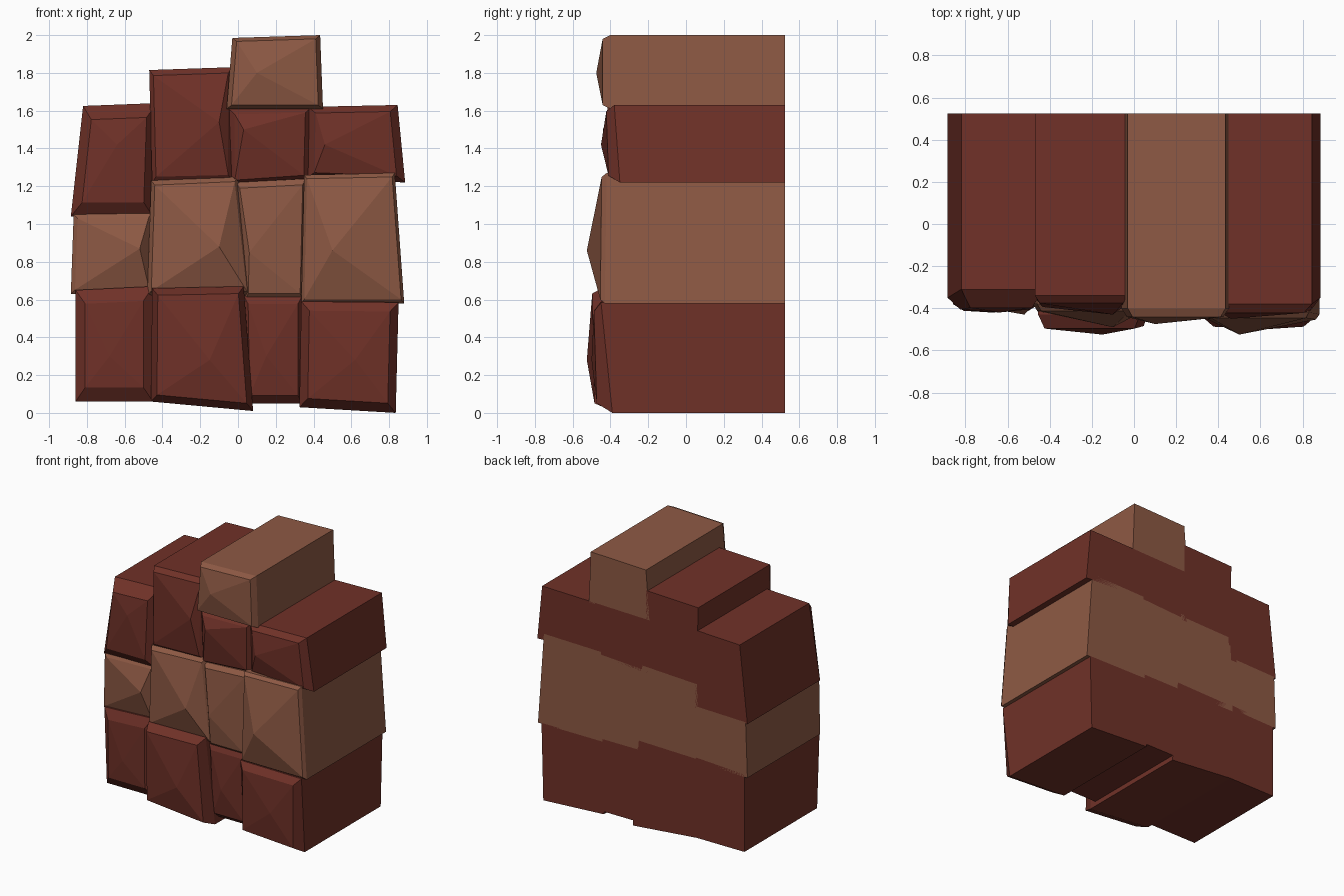
import bpy
import bmesh
from mathutils import Vector

default = bpy.data.objects.get("Cube")
if default:
    bpy.data.objects.remove(default, do_unlink=True)

BACK = 0.525


def make_material(name, colour):
    material = bpy.data.materials.new(name)
    material.use_nodes = True
    material.diffuse_color = colour
    material.node_tree.nodes["Principled BSDF"].inputs["Base Color"].default_value = colour
    return material


red = make_material("dark red stone", (0.162, 0.031, 0.021, 1))
tan = make_material("tan stone", (0.27, 0.101, 0.058, 1))


def stone(name, material, corners, rim, peak, inset=0.15, bulge=0.6):
    """Block with a flat back and a roughly hewn, pointed front.

    corners: top left, top right, bottom right, bottom left as (x, z)
    rim: depth of the front edge at the top and at the bottom
    peak: highest point of the hewn front as (x, y, z)
    """
    bm = bmesh.new()
    depths = (rim[0], rim[0], rim[1], rim[1])
    tip = Vector(peak)
    back_pts = [Vector((x, BACK, z)) for x, z in corners]
    rim_pts = [Vector((x, y, z)) for (x, z), y in zip(corners, depths)]
    # The chamfered ring shrinks toward the middle and rises toward the peak
    middle = sum(rim_pts, Vector()) / len(rim_pts)
    ring_pts = []
    for point in rim_pts:
        inner = point.lerp(middle, inset)
        inner.y = point.y + (tip.y - point.y) * bulge
        ring_pts.append(inner)

    loops = [[bm.verts.new(p) for p in pts] for pts in (back_pts, rim_pts, ring_pts)]
    apex = bm.verts.new(tip)
    bm.faces.new(loops[0])
    for i in range(4):
        j = (i + 1) % 4
        for outer, inner in zip(loops, loops[1:]):
            bm.faces.new((outer[i], outer[j], inner[j], inner[i]))
        bm.faces.new((loops[-1][i], loops[-1][j], apex))
    bmesh.ops.recalc_face_normals(bm, faces=bm.faces)

    mesh = bpy.data.meshes.new(name)
    bm.to_mesh(mesh)
    bm.free()
    mesh.materials.append(material)
    obj = bpy.data.objects.new(name, mesh)
    bpy.context.collection.objects.link(obj)
    return obj


# Bottom course
stone("bottom_outer_right_stone", red,
      corners=((-.86, .65), (-.45, .67), (-.45, .06), (-.86, .06)),
      rim=(-.38, -.35), peak=(-.68, -.42, .3), inset=.25, bulge=.8)
stone("bottom_inner_right_stone", red,
      corners=((-.455, .66), (.03, .67), (.08, .01), (-.46, .06)),
      rim=(-.43, -.39), peak=(-.15, -.525, .28), inset=.12, bulge=.7)
stone("bottom_inner_left_stone", red,
      corners=((.03, .62), (.34, .62), (.34, .05), (.04, .05)),
      rim=(-.39, -.34), peak=(.15, -.42, .3))
stone("bottom_outer_left_stone", red,
      corners=((.335, .59), (.85, .585), (.835, 0), (.325, .03)),
      rim=(-.45, -.39), peak=(.62, -.5, .28), inset=.17, bulge=.75)

# Middle course
stone("middle_outer_right_stone", tan,
      corners=((-.87, 1.05), (-.45, 1.06), (-.45, .64), (-.885, .63)),
      rim=(-.36, -.35), peak=(-.52, -.43, .87), inset=.1, bulge=.2)
stone("middle_inner_right_stone", tan,
      corners=((-.46, 1.23), (0, 1.25), (.07, .62), (-.48, .62)),
      rim=(-.38, -.38), peak=(-.1, -.49, .88), inset=.08, bulge=.3)
stone("middle_inner_left_stone", tan,
      corners=((-.01, 1.22), (.36, 1.24), (.345, .6), (.04, .6)),
      rim=(-.38, -.38), peak=(.06, -.44, .85), inset=.1, bulge=.5)
stone("middle_outer_left_stone", tan,
      corners=((.35, 1.26), (.83, 1.27), (.88, .58), (.335, .58)),
      rim=(-.42, -.43), peak=(.5, -.525, .86), inset=.06, bulge=.25)

# Upper course
stone("upper_outer_right_stone", red,
      corners=((-.82, 1.625), (-.43, 1.64), (-.45, 1.04), (-.885, 1.04)),
      rim=(-.31, -.35), peak=(-.64, -.42, 1.42), inset=.25, bulge=.8)
stone("upper_inner_right_stone", red,
      corners=((-.47, 1.815), (-.03, 1.83), (-.03, 1.23), (-.455, 1.22)),
      rim=(-.34, -.37), peak=(-.1, -.43, 1.54), inset=.1, bulge=.4)
stone("upper_inner_left_stone", red,
      corners=((-.05, 1.61), (.39, 1.62), (.38, 1.23), (-.05, 1.2)),
      rim=(-.37, -.35), peak=(.03, -.44, 1.5), inset=.15, bulge=.5)
stone("upper_outer_left_stone", red,
      corners=((.37, 1.62), (.845, 1.63), (.885, 1.22), (.36, 1.24)),
      rim=(-.38, -.35), peak=(.46, -.45, 1.42), inset=.17, bulge=.6)

# Cap stone
stone("cap_stone", tan,
      corners=((-.03, 1.985), (.435, 2), (.45, 1.61), (-.06, 1.61)),
      rim=(-.4, -.4), peak=(.1, -.475, 1.8), inset=.1, bulge=.55)
